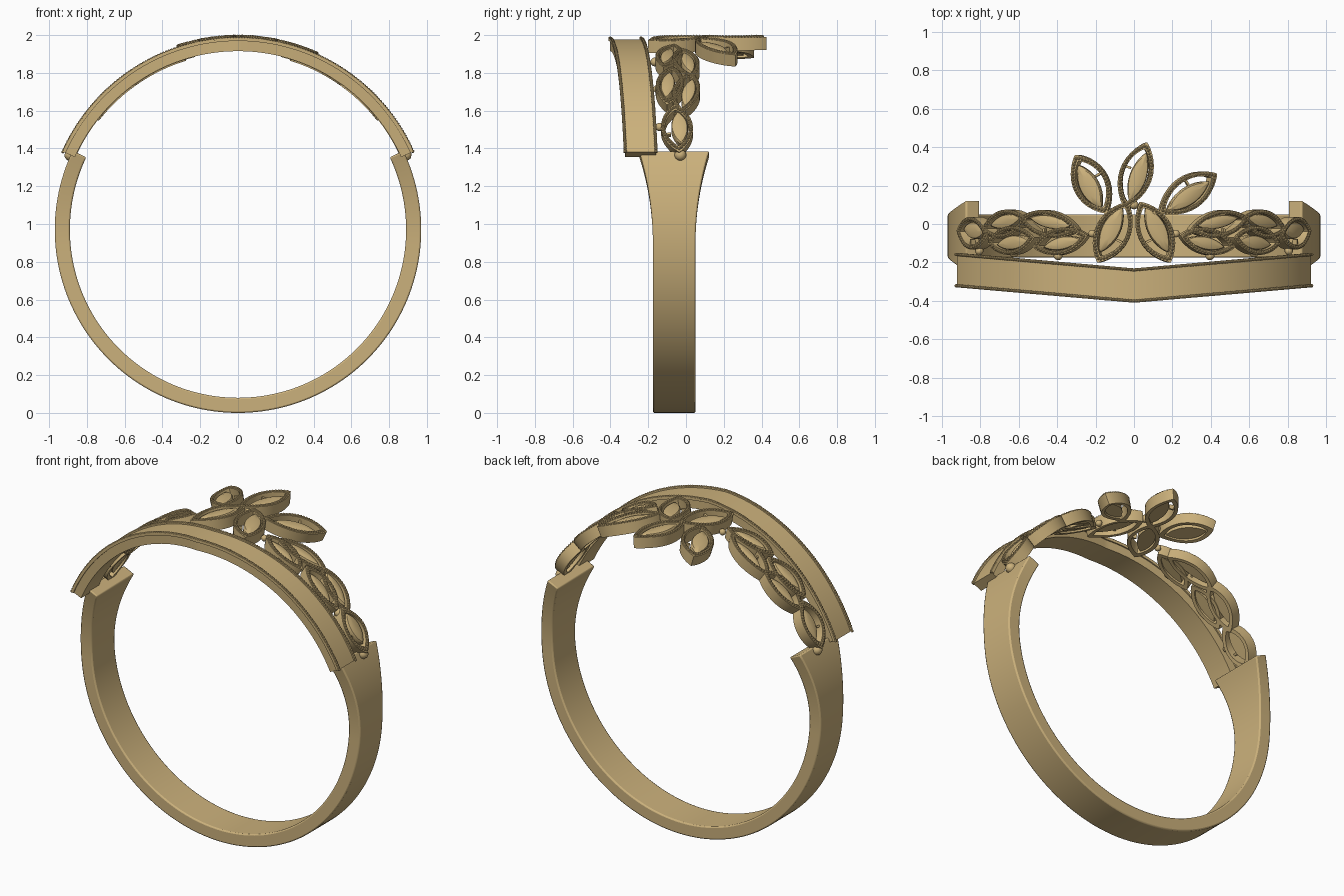
import bpy, bmesh, math
from mathutils import Matrix, Vector

if "Cube" in bpy.data.objects:
    bpy.data.objects.remove(bpy.data.objects["Cube"])

ZC = 0.97      # centre height of the ring
R = 1.022      # radius of the decorated top surface

gold = bpy.data.materials.new("gold")
gold.diffuse_color = (0.60, 0.44, 0.20, 1)
gold.use_nodes = True
gold.node_tree.nodes["Principled BSDF"].inputs["Base Color"].default_value = gold.diffuse_color


def finish(bm, name, bevel=0):
    bmesh.ops.recalc_face_normals(bm, faces=bm.faces)
    me = bpy.data.meshes.new(name)
    bm.to_mesh(me)
    bm.free()
    ob = bpy.data.objects.new(name, me)
    bpy.context.collection.objects.link(ob)
    me.materials.append(gold)
    if bevel:
        m = ob.modifiers.new("bevel", "BEVEL")
        m.width, m.segments, m.limit_method = bevel, 2, "ANGLE"
        m.angle_limit = math.radians(40)
    return ob


def wrap(s, y, h):
    """Bend flat coordinates (arc length, y, height) around the ring."""
    a = s / R
    return Vector(((R + h) * math.sin(a), y, ZC + (R + h) * math.cos(a)))


def bridge(bm, a, b, closed=True):
    for i in range(len(a) if closed else len(a) - 1):
        j = (i + 1) % len(a)
        bm.faces.new((a[i], a[j], b[j], b[i]))


def sweep(bm, sections):
    """Skin a list of cross-sections and cap both ends."""
    rings = [[bm.verts.new(p) for p in sec] for sec in sections]
    for a, b in zip(rings, rings[1:]):
        bridge(bm, a, b)
    bm.faces.new(rings[0])
    bm.faces.new(rings[-1])


def bead(bm, p, r, sub=1):
    bmesh.ops.create_icosphere(bm, subdivisions=sub, radius=r,
                               matrix=Matrix.Translation(p))


def bead_row(bm, path, r, step):
    """Beads evenly spaced along a polyline."""
    left = 0.0
    for a, b in zip(path, path[1:]):
        d = (b - a).length
        while left <= d:
            bead(bm, a.lerp(b, left / d), r)
            left += step
        left -= d


# Shank: open ring whose width flares towards its two ends
bm = bmesh.new()
secs = []
N = 120
a0, a1 = math.radians(25.5), math.radians(-205.5)
for i in range(N + 1):
    a = a0 + (a1 - a0) * i / N
    c, s = math.cos(a), math.sin(a)
    t = max(0, (ZC + 0.93 * s - 0.88) / 0.49)
    w = 0.1125 + 0.073 * t ** 2.1
    secs.append([(r * c, -0.0625 + k * w, ZC + r * s)
                 for r, k in ((0.89, -1), (0.97, -1), (0.97, 1), (0.89, 1))])
sweep(bm, secs)
finish(bm, "shank", 0.008)

# Front band: V-shaped strip over the top
bm = bmesh.new()
secs, rims = [], ([], [])
N = 96
for i in range(N + 1):
    a = math.radians(-66 + 132 * i / N)
    sn, cs = math.sin(a), math.cos(a)
    y0 = -0.402 + 0.088 * abs(sn)
    y1 = y0 + 0.163
    secs.append([(r * sn, y, ZC + r * cs)
                 for r, y in ((0.945, y0), (1.008, y0), (1.008, y1), (0.945, y1))])
    for rim, y in zip(rims, (y0, y1)):
        rim.append(Vector((1.014 * sn, y, ZC + 1.014 * cs)))
sweep(bm, secs)
finish(bm, "front_band")

# Beaded rims along both edges of the band, on a thin flange
for name, rim in zip(("front_rim", "back_rim"), rims):
    bm = bmesh.new()
    bead_row(bm, rim, 0.0095, 0.015)
    sweep(bm, [[(p.x * k, p.y + dy, ZC + (p.z - ZC) * k)
                for k, dy in ((0.985, -.008), (1.002, -.008), (1.002, .008), (0.985, .008))]
               for p in rim])
    finish(bm, name)


def outline(L, W, n=16):
    """Pointed leaf outline around the origin, as a closed loop."""
    up = []
    for i in range(n + 1):
        k = -math.cos(math.pi * i / n)
        up.append((k * L / 2, W / 2 * (1 - k * k) ** 0.85))
    return up + [(u, -v) for u, v in up[-2:0:-1]]


def leaf(name, p, q, W, top=0.0, side=1, mirror=1):
    """Beaded leaf frame from base p to tip q with a plate inside."""
    p, q = Vector((p[0] * mirror, p[1])), Vector((q[0] * mirror, q[1]))
    d, mid = q - p, (p + q) / 2
    L = d.length
    d.normalize()
    n = Vector((-d.y, d.x)) * mirror

    def place(pts, h, du=0, dv=0):
        out = []
        for u, v in pts:
            w = mid + d * (u + du) + n * (v + dv)
            out.append(wrap(w.x, w.y, h))
        return out

    # frame wall
    bm = bmesh.new()
    T = 0.022
    big, small = outline(L, W), outline(L - 3.4 * T, W - 2 * T)
    loops = [[bm.verts.new(c) for c in place(o, h)] for o, h in
             ((big, top), (small, top), (small, top - 0.068), (big, top - 0.068))]
    for i in range(4):
        bridge(bm, loops[i], loops[(i + 1) % 4])
    path = place(outline(L - 1.7 * T, W - T), top + 0.001)
    bead_row(bm, path + path[:1], 0.0095, 0.0165)
    finish(bm, name + "_frame")

    # slightly domed inner plate, set to one side of the frame
    bm = bmesh.new()
    l, w, off = L - 4.2 * T, (W - 2 * T) * 0.70, side * W * 0.085
    shapes = ((1, -0.058), (1, -0.018), (0.9, -0.01), (0.5, -0.004))
    loops = [[bm.verts.new(c) for c in place(outline(l * k, w * k), top + h, -0.008, off)]
             for k, h in shapes]
    for a, b in zip(loops, loops[1:]):
        bridge(bm, a, b)
    bm.faces.new(loops[0])
    bm.faces.new(loops[-1])
    # little bar holding the plate on its open side
    e = -side
    bar = [(0.02, e * W * 0.2), (0.032, e * W * 0.2),
           (0.032, e * (W / 2 - T / 2)), (0.02, e * (W / 2 - T / 2))]
    sweep(bm, [place(bar, top - 0.045), place(bar, top - 0.018)])
    finish(bm, name + "_plate")


# Central spray: three upper leaves and a lower pair
leaf("upper_left_leaf", (-0.145, 0.055), (-0.312, 0.36), 0.19, side=1)
leaf("upper_middle_leaf", (-0.05, 0.085), (0.068, 0.425), 0.175, side=-1)
leaf("upper_right_leaf", (0.135, 0.06), (0.447, 0.262), 0.175, side=-1)
for m, sn in ((1, "right"), (-1, "left")):
    leaf("lower_" + sn + "_leaf", (0.032, 0.115), (0.192, -0.20), 0.185, 0, 1, m)

# Side sprays: angle and y of both leaf ends, width
SIDE = (((14, -0.06), (31.5, -0.12), 0.14, -1),
        ((17, -0.03), (36.5, 0.03), 0.14, 1),
        ((31, -0.07), (49, -0.10), 0.15, -1),
        ((34, 0.03), (52, -0.03), 0.145, 1),
        ((49, -0.06), (66, -0.035), 0.17, 1))
for m, sn in ((1, "right"), (-1, "left")):
    for i, (p, q, w, sd) in enumerate(SIDE):
        P, Q = [(math.radians(a) * R, y) for a, y in (p, q)]
        leaf("%s_side_leaf_%d" % (sn, i + 1), P, Q, w, -0.012 - 0.006 * (i % 2), sd, m)

# Small joining balls between leaves, band and shank
bm = bmesh.new()
for x, y in ((0, 0.10), (-0.12, 0.06), (0.11, 0.06)):
    bead(bm, wrap(x, y, -0.03), 0.024, 2)
for m in (1, -1):
    for deg, y, r in ((66, -0.03, 0.032), (50, -0.065, 0.026), (24, -0.165, 0.024),
                      (40, -0.15, 0.024), (56, -0.14, 0.022), (13, -0.05, 0.02)):
        bead(bm, wrap(m * math.radians(deg) * R, y, -0.05), r, 2)
finish(bm, "joining_balls")

# Smooth shading with crisp edges
bpy.ops.object.select_all(action="SELECT")
bpy.context.view_layer.objects.active = bpy.data.objects["shank"]
bpy.ops.object.shade_smooth_by_angle(angle=math.radians(35))
